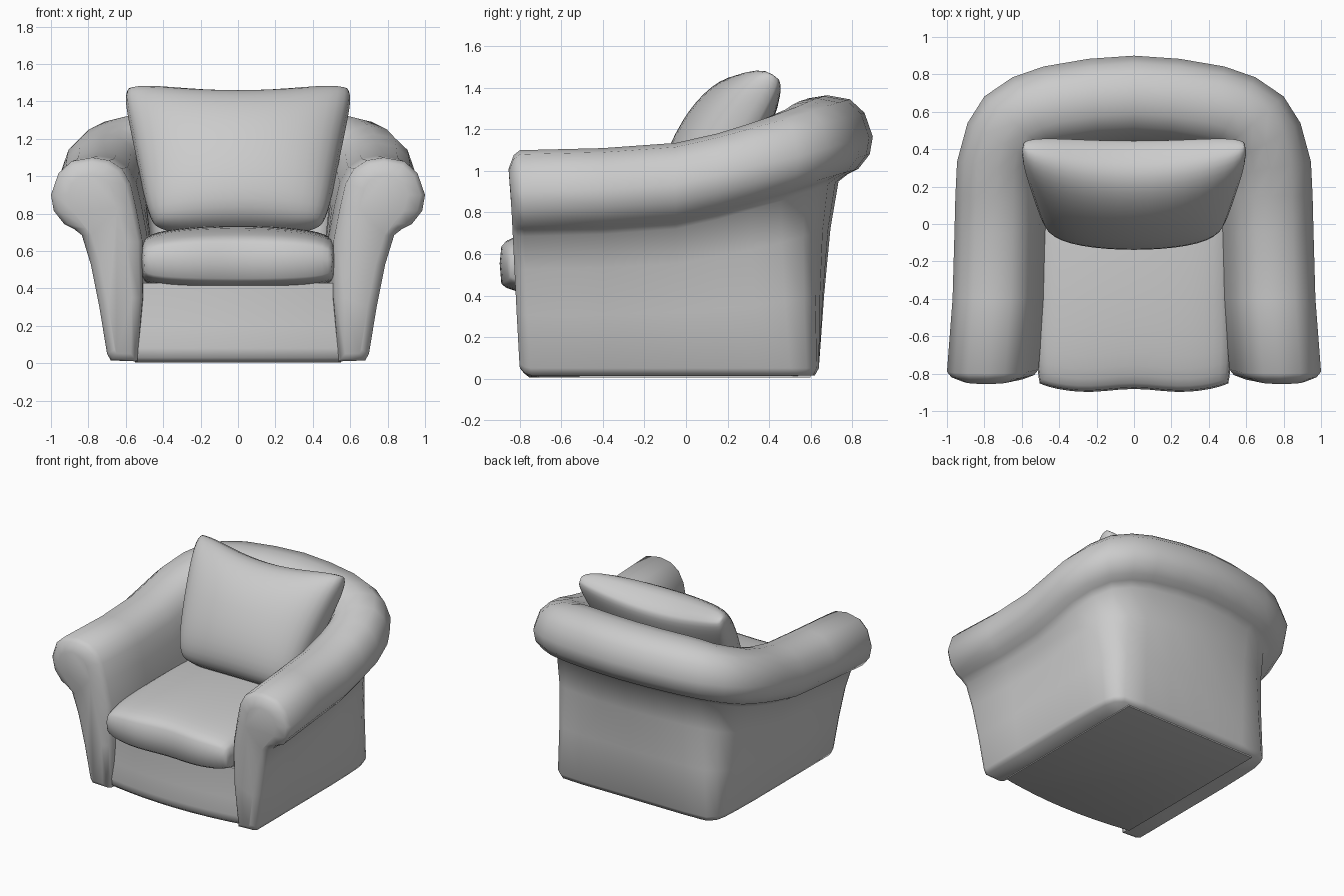
import bpy, bmesh
from math import sin, cos, pi, radians
from mathutils import Vector

if "Cube" in bpy.data.objects:
    bpy.data.objects.remove(bpy.data.objects["Cube"])


def finish(name, bm, angle=50):
    bmesh.ops.remove_doubles(bm, verts=bm.verts, dist=0.0005)
    bmesh.ops.recalc_face_normals(bm, faces=bm.faces)
    me = bpy.data.meshes.new(name)
    bm.to_mesh(me)
    bm.free()
    ob = bpy.data.objects.new(name, me)
    bpy.context.collection.objects.link(ob)
    bpy.ops.object.select_all(action='DESELECT')
    ob.select_set(True)
    bpy.context.view_layer.objects.active = ob
    bpy.ops.object.shade_smooth_by_angle(angle=radians(angle))
    return ob


def bridge(bm, rings):
    """Skin a list of closed vertex rings."""
    m = len(rings[0])
    for a, b in zip(rings, rings[1:]):
        for i in range(m):
            bm.faces.new((a[i], a[(i + 1) % m], b[(i + 1) % m], b[i]))


def cushion(name, shape, n=20):
    """Closed two-sided pillow; shape(u, v, side) gives a point, u and v in -1..1."""
    bm = bmesh.new()
    t = [sin(pi / 2 * (2 * i / n - 1)) for i in range(n + 1)]
    for side in (1, -1):
        g = [[bm.verts.new(shape(u, v, side)) for u in t] for v in t]
        for j in range(n):
            for i in range(n):
                bm.faces.new((g[j][i], g[j][i + 1], g[j + 1][i + 1], g[j + 1][i]))
    return finish(name, bm, 100)


def puff(u, v, power):
    return (max(0, 1 - u * u) * max(0, 1 - v * v)) ** power


# Wraparound arms and back: roll centre (x, y, z), outward direction, foot (x, y)
half = [
    ((.80, -.79, .90), (1, 0), (.70, -.79)),
    ((.77, -.40, .91), (1, 0), (.70, -.40)),
    ((.76, -.05, .935), (1, 0), (.70, -.05)),
    ((.755, .15, .98), (1, 0), (.70, .15)),
    ((.75, .30, 1.025), (.98, .17), (.695, .35)),
    ((.72, .44, 1.07), (.85, .50), (.685, .50)),
    ((.65, .55, 1.11), (.75, .66), (.665, .58)),
    ((.55, .61, 1.135), (.50, .87), (.61, .63)),
    ((.43, .65, 1.15), (.27, .96), (.43, .64)),
    ((.22, .685, 1.16), (.12, .99), (.22, .64)),
    ((0, .70, 1.165), (0, 1), (0, .64)),
]
mirrored = [((-c[0], c[1], c[2]), (-d[0], d[1]), (-f[0], f[1])) for c, d, f in half[-2::-1]]
# Roll section: (outward offset, height offset) from the inner side over the top
roll = [(-.255, -.07), (-.225, .06), (-.18, .14), (-.11, .185), (-.02, .2), (.09, .18),
        (.16, .115), (.20, 0), (.185, -.085), (.13, -.155), (.08, -.18), (.035, -.215)]


def ring(c, d, f):
    d = Vector((d[0], d[1], 0))
    c = Vector(c)
    pts = []
    for z in (.01, .35, .65):
        p = c + d * (-.26 if z < .1 else -.29)
        pts.append(Vector((p.x, p.y, z)))
    pts += [c + d * a + Vector((0, 0, h)) for a, h in roll]
    under, foot = pts[-1], Vector((f[0], f[1], .05))
    for k, sag in ((.25, .015), (.6, .012)):
        pts.append(under.lerp(foot, k) - d * sag)
    pts += [foot, Vector((f[0], f[1], .015)) - d * .02]
    return pts


def padded(pts, k, dy, sign):
    """Front ring pulled toward the middle of the arm front and pushed forward."""
    out = []
    for p in pts:
        z = min(max(p.z, .1), .9)
        out.append(p.lerp(Vector((sign * (.61 + .19 * (z / .9) ** 2), p.y, z)), k) - Vector((0, dy, 0)))
    return out


bm = bmesh.new()
loops = [ring(*s) for s in half + mirrored]
for pts in (loops[0], loops[-1]):          # arm fronts lean back toward the floor
    for p in pts:
        p.y += .05 * (.9 - p.z)
steps = ((.45, .055), (.12, .03))
start = [padded(loops[0], k, dy, 1) for k, dy in steps]
end = [padded(loops[-1], k, dy, -1) for k, dy in steps[::-1]]
rings = [[bm.verts.new(p) for p in pts] for pts in start + loops + end]
bridge(bm, rings)
bm.faces.new(rings[0])
bm.faces.new(rings[-1])
finish("arms_and_back", bm, 65)

# Base with a bowed front panel
bm = bmesh.new()
n = 8
outline = [(.55 * (2 * i / n - 1), -.74 - .05 * (1 - (2 * i / n - 1) ** 2)) for i in range(n + 1)]
outline += [(.55, .6), (-.55, .6)]
levels = []
for z, dy in ((.005, .035), (.03, .005), (.08, -.005), (.2, .01), (.43, .01)):
    levels.append([bm.verts.new((x, y + (dy if y < 0 else 0), z)) for x, y in outline])
bridge(bm, levels)
bm.faces.new(levels[0])
bm.faces.new(levels[-1])
finish("base", bm)


# Seat cushion with a blunt, slightly dented front
def seat(u, v, side):
    front = -.89 + .008 * cos(2 * pi * u) + .03 * u ** 8
    y = front + (v + 1) / 2 * (.42 - front)
    h = .18 * puff(u, v, .2) if side > 0 else -.165 * puff(u, v, .13)
    return (.525 * u * (1 - .04 * v ** 6), y, .555 + h)


cushion("seat_cushion", seat)


# Leaning back pillow, wider at the top with a dipped top edge and blunt corners
def pillow(u, v, side):
    t = v * (1 - .2 * (1 - u * u)) if v > 0 else v
    t *= 1 - .08 * u ** 6 * v ** 4
    x = (.545 + .08 * v) * u * (1 - .06 * v ** 6)
    off = .255 * puff(u, v, .36) if side > 0 else -.13 * puff(u, v, .22)
    return (x, .2 + .235 * t - .85 * off, 1.105 + .39 * t + .53 * off)


cushion("back_pillow", pillow)
